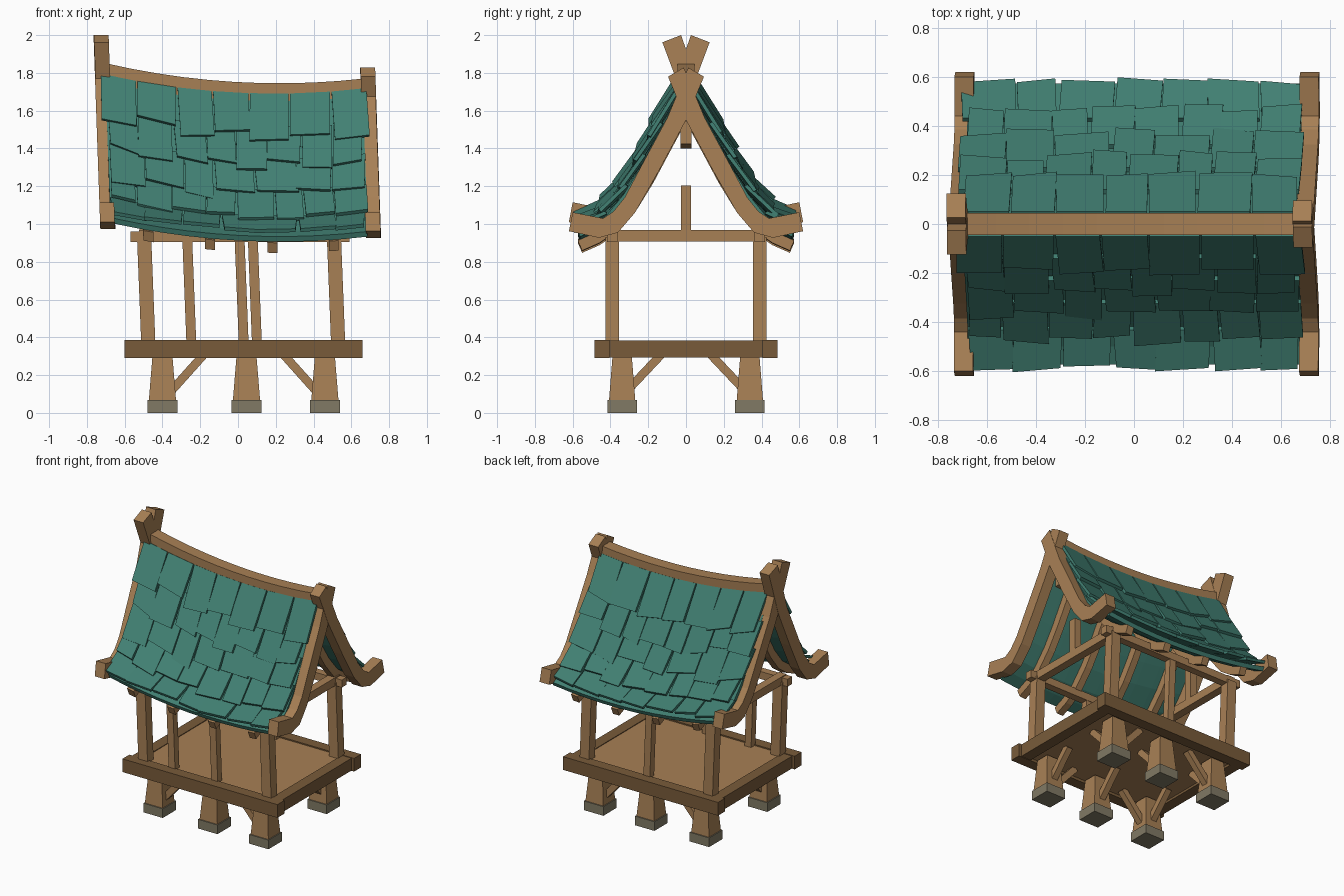
import bpy, bmesh, random
from mathutils import Vector

random.seed(4)
cube = bpy.data.objects.get("Cube")
if cube:
    bpy.data.objects.remove(cube)


def material(name, r, g, b):
    m = bpy.data.materials.new(name)
    m.use_nodes = True
    m.diffuse_color = (r, g, b, 1)
    m.node_tree.nodes["Principled BSDF"].inputs["Base Color"].default_value = (r, g, b, 1)
    return m


WOOD = material("warm wood", .39, .215, .09)
DARK = material("dark wood", .19, .105, .042)
STONE = material("grey stone", .22, .195, .13)
TEAL = material("teal shingle", .053, .215, .17)


def add_loft(bm, rings):
    """Skin a list of equal-sized rings and cap both ends."""
    loops = [[bm.verts.new(p) for p in ring] for ring in rings]
    n = len(loops[0])
    for a, b in zip(loops, loops[1:]):
        for i in range(n):
            j = (i + 1) % n
            bm.faces.new((a[i], a[j], b[j], b[i]))
    bm.faces.new(loops[0][::-1])
    bm.faces.new(loops[-1])


def finish(name, bm, mat):
    bmesh.ops.recalc_face_normals(bm, faces=bm.faces)
    mesh = bpy.data.meshes.new(name)
    bm.to_mesh(mesh)
    bm.free()
    mesh.materials.append(mat)
    ob = bpy.data.objects.new(name, mesh)
    bpy.context.collection.objects.link(ob)
    return ob


def loft(name, rings, mat):
    bm = bmesh.new()
    add_loft(bm, rings)
    return finish(name, bm, mat)


def rect(x, y, z, w, d):
    return [(x + i * w / 2, y + j * d / 2, z) for i, j in ((-1, -1), (1, -1), (1, 1), (-1, 1))]


def block(name, x, y, z0, z1, w, d, mat, taper=1, lean=0):
    return loft(name, [rect(x, y, z0, w, d), rect(x + lean, y, z1, w * taper, d * taper)], mat)


def bar(name, p, q, w):
    p, q = Vector(p), Vector(q)
    d = (q - p).normalized()
    side = d.cross(Vector((0, 0, 1))).normalized() * w / 2
    up = side.cross(d)
    return loft(name, [[c - side - up, c + side - up, c + side + up, c - side + up] for c in (p, q)], WOOD)


# Legs, stone feet and diagonal braces
for s in (-1, 1):
    for i, x in enumerate((-.40, .045, .46)):
        y = s * .338
        block("stone_foot", x, y, 0, .067, .158, .155, STONE)
        block("leg", x, y, .06, .30, .145, .14, WOOD, .73)
        bar("cross_brace", (x, s * .30, .13), (x, s * .13, .31), .045)
        if i != 1:
            d = 1 if i == 0 else -1
            bar("long_brace", (x + d * .05, y, .12), (x + d * .22, y, .31), .045)

# Deck and its frame
block("deck", .03, 0, .31, .378, 1.16, .86, WOOD)
for s in (-1, 1):
    block("long_deck_beam", .03, s * .445, .29, .387, 1.26, .08, DARK)
    block("cross_deck_beam", .03 + s * .57, 0, .293, .383, .08, .83, DARK)

# Leaning posts, wall plates, tie beams and king posts
for s in (-1, 1):
    y = s * .39
    for x in (-.475, .53):
        block("corner_post", x, y, .37, .93, .075, .07, WOOD, 1, -.022)
    for x in ((-.247, .1) if s < 0 else (.03,)):
        block("thin_post", x, y, .37, .93, .052, .05, WOOD, 1, -.022)
    block("wall_plate", .01, y, .905, .96, 1.16, .055, WOOD)
for x in (-.495, .51):
    block("tie_beam", x, 0, .907, .967, .06, .83, WOOD)
    block("king_post", x, 0, .96, 1.205, .055, .055, WOOD)

# Roof surface: a swept profile that sags along the ridge
PROFILE = [(.03, 1.68), (.10, 1.54), (.17, 1.41), (.25, 1.26), (.33, 1.13),
           (.42, 1.02), (.50, .965), (.585, .928)]


def height(y):
    for (a, za), (b, zb) in zip(PROFILE, PROFILE[1:]):
        if y <= b or b == PROFILE[-1][0]:
            return za + (zb - za) * (y - a) / (b - a)


def sag(x):
    return .125 * (x - .22) ** 2


def surface(x, y, lift, side):
    slope = (height(y + .02) - height(y - .02)) / .04
    n = Vector((0, -slope, 1)).normalized() * lift
    z = height(y) + sag(x)
    return Vector((x - .035 * (z - 1), side * max(y + n.y, 0), z + n.z))


def stations(a, b, n):
    return [a + (b - a) * i / n for i in range(n + 1)]


ROWS = (.03, .15, .24, .335, .445, .578)
RAFTER_Y = [y for y, z in PROFILE]
SLAB_Y = RAFTER_Y[:-1] + [.572]
for s in (-1, 1):
    loft("roof_slab", [[surface(x, y, 0, s) for y in SLAB_Y] +
                       [surface(x, y, -.03, s) for y in reversed(SLAB_Y)]
                       for x in stations(-.675, .685, 10)], TEAL)

    # Uneven overlapping shingles
    bm = bmesh.new()
    for r, (top, low) in enumerate(zip(ROWS, ROWS[1:])):
        count = 7 + r % 2
        cuts = stations(-.69, .695, count)
        cuts = [c + random.uniform(-.022, .022) for c in cuts]
        for x0, x1 in zip(cuts, cuts[1:]):
            y0 = top - (.03 if r else 0)
            y1 = low + (random.uniform(-.022, .018) if r < 4 else random.uniform(-.02, .0))
            skew, tilt = random.uniform(-.012, .012), random.uniform(-.009, .009)
            lift = random.uniform(.022, .034)
            edges = []
            for y, up, dx, dy in ((y0, .003, 0, 0), (y1, lift, skew, tilt)):
                a, b = x0 + .004 + dx, x1 - .004 + dx
                edges.append([surface(a, y + dy, up, s), surface(b, y - dy, up, s),
                              surface(b, y - dy, up + .02, s), surface(a, y + dy, up + .02, s)])
            add_loft(bm, edges)
    finish("shingles", bm, TEAL)

    # Curved rafters with exposed tails
    for x in (-.475, -.15, .18, .505):
        loft("rafter", [[surface(x - .026, y, -.03, s), surface(x + .026, y, -.03, s),
                         surface(x + .026, y, -.088, s), surface(x - .026, y, -.088, s)]
                        for y in RAFTER_Y], WOOD)


# Ridge cap and the purlin beneath it
def ridge_beam(name, x0, x1, top, depth, half):
    loft(name, [[(x, y, top + sag(x) - d) for y, d in
                 ((-half, 0), (half, 0), (half, depth), (-half, depth))]
                for x in stations(x0, x1, 10)], WOOD)


ridge_beam("ridge_cap", -.70, .67, 1.745, .10, .045)
ridge_beam("ridge_purlin", -.66, .66, 1.52, .12, .028)

# Crossed gable boards: lower edge (y, z) then upper edge (y, z)
BOARD = [(.62, .962, .60, 1.062), (.46, .927, .44, 1.03), (.36, .955, .385, 1.065),
         (.27, 1.06, .325, 1.14), (.15, 1.27, .235, 1.31), (0, 1.55, .10, 1.56)]
for cx, rise, stretch, tip in ((.715, 0, 0, (-.095, 1.78, -.012, 1.828)),
                               (-.69, .05, .05, (-.125, 1.962, -.026, 2.0))):
    rows = [(a, b + rise + stretch * (b - 1), c, d + rise + stretch * (d - 1))
            for a, b, c, d in BOARD] + [tip]
    for s in (-1, 1):
        x = cx + s * .001
        rings = []
        for a, b, c, d in rows:
            lo, hi = x - .035 * (b - 1), x - .035 * (d - 1)
            rings.append([(lo - .039, s * a, b), (lo + .039, s * a, b),
                          (hi + .039, s * c, d), (hi - .039, s * c, d)])
        loft("gable_board", rings, WOOD)
